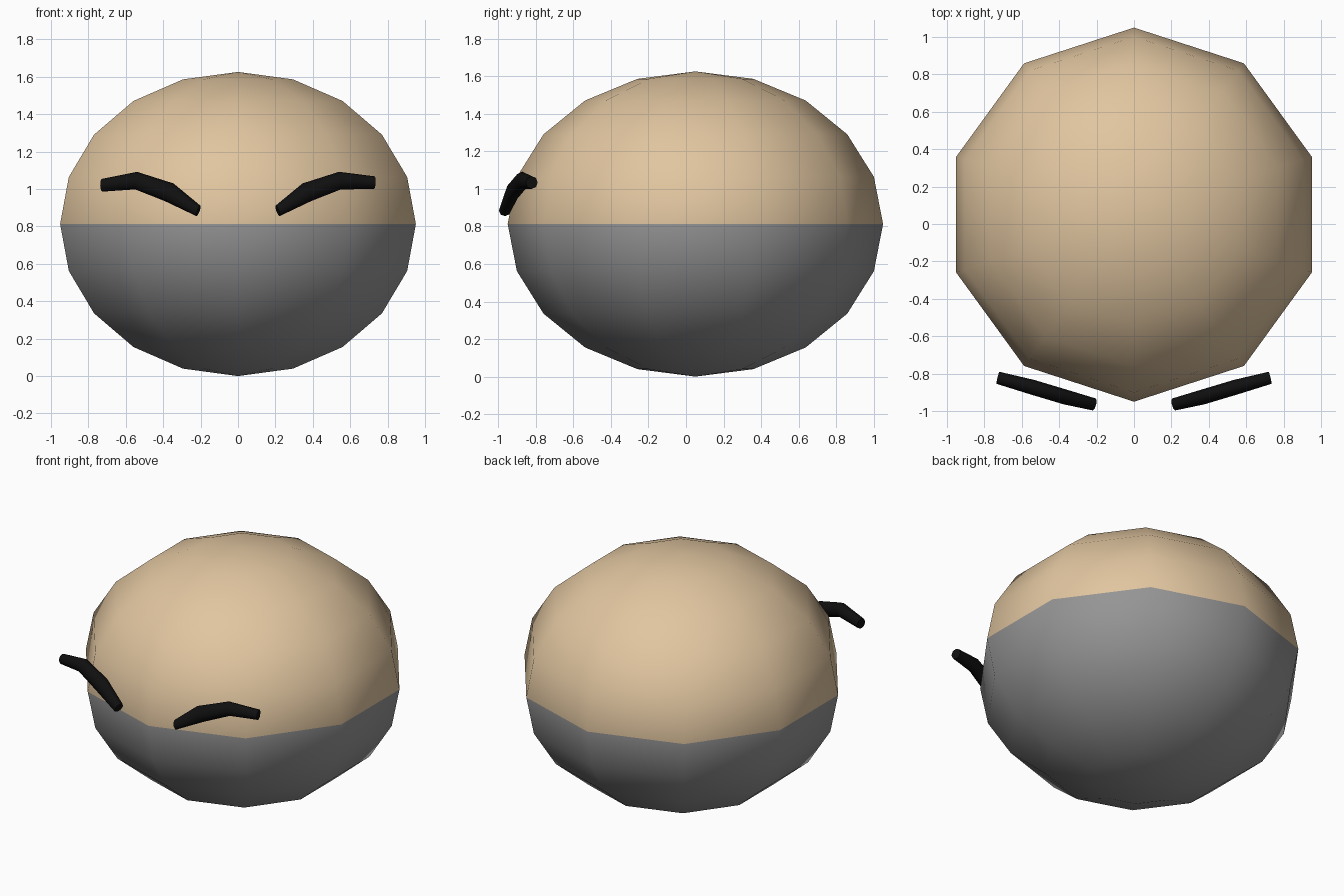
import bpy, bmesh
from math import sin, cos, tau
from mathutils import Vector, Matrix

if "Cube" in bpy.data.objects:
    bpy.data.objects.remove(bpy.data.objects["Cube"])


def material(name, rgb):
    m = bpy.data.materials.new(name)
    m.diffuse_color = (*rgb, 1)
    m.use_nodes = True
    m.node_tree.nodes["Principled BSDF"].inputs["Base Color"].default_value = m.diffuse_color
    return m


tan = material("tan", (0.75, 0.56, 0.35))
grey = material("grey", (0.3, 0.3, 0.3))
black = material("black", (0.005, 0.005, 0.005))


def finish(name, bm, mats):
    bmesh.ops.recalc_face_normals(bm, faces=bm.faces)
    for f in bm.faces:
        f.smooth = True
    me = bpy.data.meshes.new(name)
    bm.to_mesh(me)
    bm.free()
    for m in mats:
        me.materials.append(m)
    ob = bpy.data.objects.new(name, me)
    bpy.context.collection.objects.link(ob)
    return ob


# Head: ten-sided, slightly flattened ball, tan above and grey below
bm = bmesh.new()
bmesh.ops.create_uvsphere(bm, u_segments=10, v_segments=10, radius=1)
for f in bm.faces:
    f.material_index = 0 if f.calc_center_median().z > 0 else 1
bm.transform(Matrix.Translation((0, 0.05, 0.813)) @ Matrix.Diagonal((1, 1, 0.813, 1)))
finish("head", bm, [tan, grey])


# Eyebrows: bent bars, each station gives top (x, z), bottom (x, z) and depth y
STATIONS = [((0.202, 0.912), (0.222, 0.855), -0.965),
            ((0.345, 1.03), (0.39, 0.935), -0.925),
            ((0.54, 1.092), (0.55, 0.998), -0.872),
            ((0.73, 1.068), (0.727, 1.0), -0.822)]


def eyebrow(name, side, end_drop):
    bm = bmesh.new()
    rings = []
    for i, (top, bottom, y) in enumerate(STATIONS):
        drop = end_drop if i == 3 else 0
        t = Vector((top[0], y, top[1] - drop))
        b = Vector((bottom[0], y, bottom[1] - drop))
        mid, up = (t + b) / 2, (t - b) / 2
        out = Vector((0.25, -1, 0)).normalized() * (0.033 if i in (0, 3) else 0.04)
        ring = []
        for k in range(8):
            a = tau * k / 8
            p = mid + up * cos(a) + out * sin(a)
            ring.append(bm.verts.new((side * p.x, p.y, p.z)))
        rings.append(ring)
    for r, s in zip(rings, rings[1:]):
        for k in range(8):
            n = (k + 1) % 8
            bm.faces.new((r[k], r[n], s[n], s[k]))
    bm.faces.new(rings[0])
    bm.faces.new(rings[-1])
    ob = finish(name, bm, [black])
    bpy.context.view_layer.objects.active = ob
    ob.select_set(True)
    bpy.ops.object.shade_smooth_by_angle(angle=0.9)
    ob.select_set(False)


eyebrow("right_eyebrow", 1, 0)
eyebrow("left_eyebrow", -1, 0.014)
